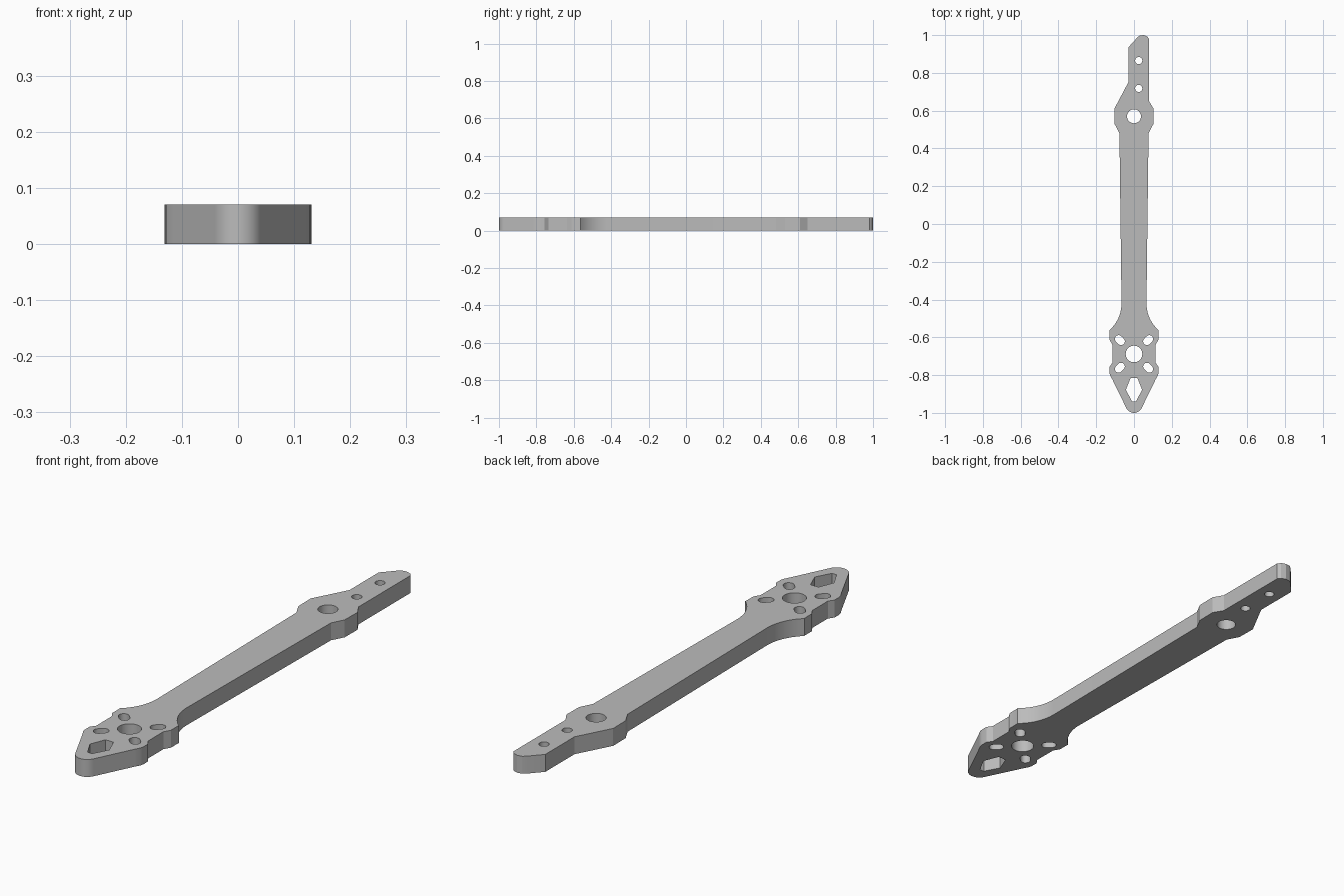
import bpy
import math
from mathutils import Vector

cube = bpy.data.objects.get("Cube")
if cube:
    bpy.data.objects.remove(cube, do_unlink=True)

THICK = 0.07
MOTOR_Y = -0.688


def arc(cx, cy, r, start, end, n):
    """Points along a circular arc, angles in degrees."""
    angles = [math.radians(start + (end - start) * i / n) for i in range(n + 1)]
    return [(cx + r * math.cos(a), cy + r * math.sin(a)) for a in angles]


def circle(cx, cy, r, n=32):
    return arc(cx, cy, r, 0, 360, n)[:-1]


def slot(cx, cy, half, r, angle):
    """Rounded slot lying along the given angle."""
    d = Vector((math.cos(math.radians(angle)), math.sin(math.radians(angle)))) * half
    return (arc(cx + d.x, cy + d.y, r, angle - 90, angle + 90, 10)
            + arc(cx - d.x, cy - d.y, r, angle + 90, angle + 270, 10))


def mirrored(points):
    return [(-x, y) for x, y in reversed(points)]


# Motor end and arm, right half from the front tip to the arm's back end
half = arc(0, -0.955, 0.045, -90, -25, 8)[1:]
half += [(0.115, -0.822), (0.127, -0.8), (0.13, -0.785), (0.13, -0.757),
         (0.115, -0.735), (0.115, -0.637), (0.13, -0.612), (0.13, -0.568)]
half += arc(0.256, -0.42, 0.19, 229, 180, 10)
half += [(0.077, 0.48), (0.103, 0.53), (0.104, 0.61)]

# Clamp end is lopsided
tail = [(0.08, 0.65), (0.08, 0.98), (0.07, 0.993), (0.05, 1.0),
        (0.03, 0.997), (0.018, 0.988), (-0.03, 0.935), (-0.03, 0.75)]
outline = [(0, -1.0)] + half + tail + mirrored(half)

# Bolt holes, motor shaft hole, motor slots and weight-saving window
window = [(0.018, -0.815), (0.043, -0.878), (0.01, -0.94)]
holes = [circle(0, 0.57, 0.037), circle(0.025, 0.865, 0.019),
         circle(0.025, 0.718, 0.019), circle(0, MOTOR_Y, 0.044),
         window + mirrored(window)]
for sx in (-1, 1):
    for sy in (-1, 1):
        holes.append(slot(sx * 0.075, MOTOR_Y + sy * 0.073, 0.009, 0.02, sx * sy * 45))

# Filled flat profile extruded to a plate
curve = bpy.data.curves.new("arm_profile", "CURVE")
curve.dimensions = "2D"
curve.fill_mode = "BOTH"
curve.extrude = THICK / 2
for points in [outline] + holes:
    spline = curve.splines.new("POLY")
    spline.points.add(len(points) - 1)
    for p, (x, y) in zip(spline.points, points):
        p.co = (x, y, THICK / 2, 1)
    spline.use_cyclic_u = True
arm = bpy.data.objects.new("arm_plate", curve)
arm.location.z = THICK / 2
bpy.context.collection.objects.link(arm)
bpy.ops.object.select_all(action="DESELECT")
bpy.context.view_layer.objects.active = arm
arm.select_set(True)
bpy.ops.object.convert(target="MESH")
arm = bpy.context.object
arm.name = "arm_plate"

# Weld caps to walls, then seat the plate on the ground
weld = arm.modifiers.new("weld", "WELD")
weld.merge_threshold = 0.0005
bpy.ops.object.modifier_apply(modifier=weld.name)
lowest = min(v.co.z for v in arm.data.vertices)
for v in arm.data.vertices:
    v.co.z -= lowest
arm.location.z = 0
bpy.ops.object.shade_smooth_by_angle(angle=math.radians(25))

# Plain grey
grey = bpy.data.materials.new("light_grey")
grey.use_nodes = True
colour = (0.5, 0.5, 0.5, 1)
grey.diffuse_color = colour
grey.node_tree.nodes["Principled BSDF"].inputs["Base Color"].default_value = colour
arm.data.materials.clear()
arm.data.materials.append(grey)
